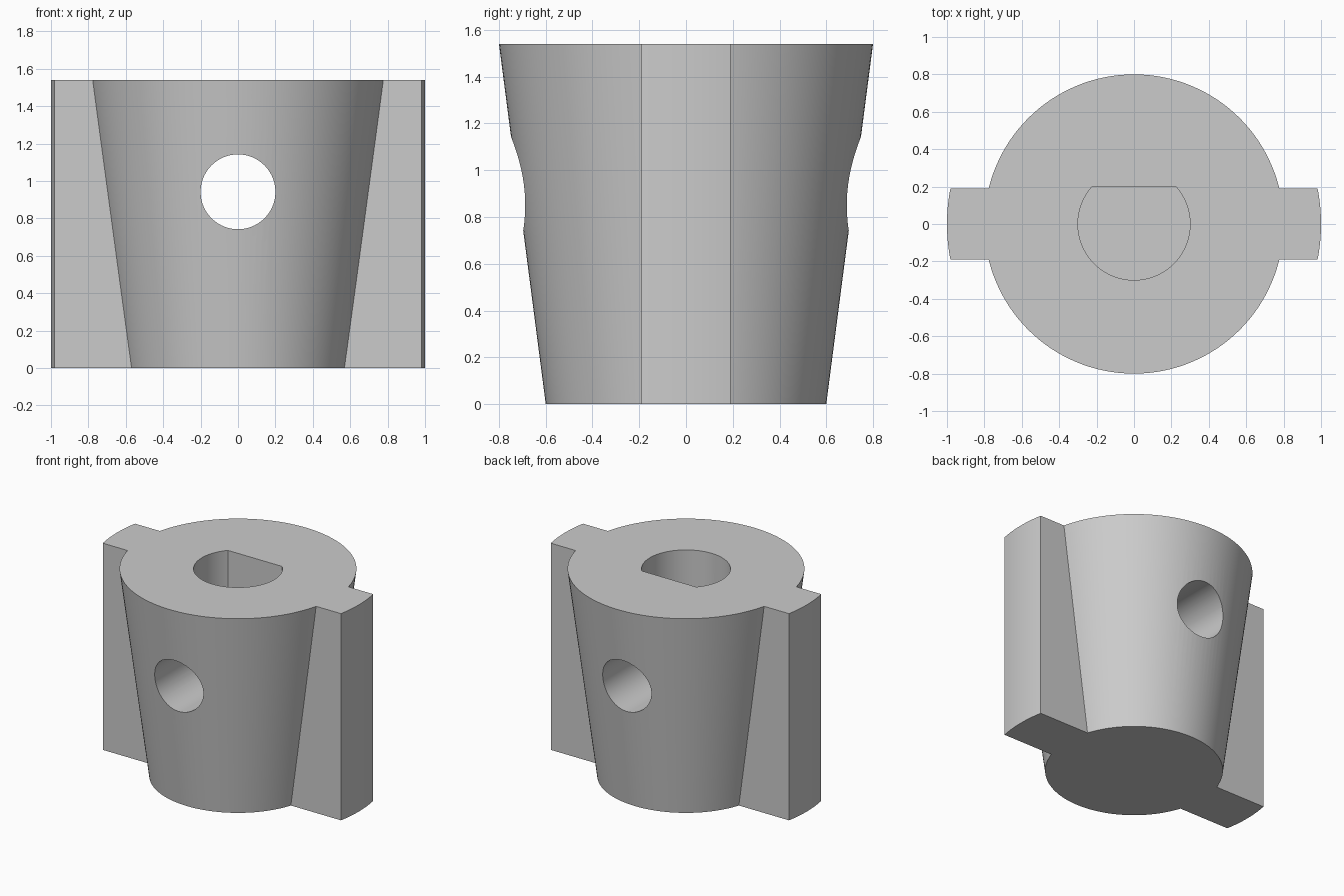
import bpy, math

# Remove the default cube
old = bpy.data.objects.get("Cube")
if old:
    bpy.data.objects.remove(old, do_unlink=True)

HEIGHT = 1.54
BOTTOM_R, TOP_R = 0.6, 0.8
WING_HALF = 0.19
BORE_R, BORE_FLAT, BORE_FLOOR = 0.3, 0.2, 0.54
PIN_R, PIN_Z = 0.2, 0.942

grey = bpy.data.materials.new("light grey")
grey.use_nodes = True
colour = (0.6, 0.6, 0.6, 1)
grey.diffuse_color = colour
grey.node_tree.nodes["Principled BSDF"].inputs["Base Color"].default_value = colour


def cone(name, r1, r2, z0, z1, sides=128):
    bpy.ops.mesh.primitive_cone_add(vertices=sides, radius1=r1, radius2=r2,
                                    depth=z1 - z0, location=(0, 0, (z0 + z1) / 2))
    ob = bpy.context.object
    ob.name = name
    ob.data.materials.append(grey)
    return ob


def box(name, low, high):
    centre = [(a + b) / 2 for a, b in zip(low, high)]
    bpy.ops.mesh.primitive_cube_add(size=1, location=centre)
    ob = bpy.context.object
    ob.name = name
    ob.scale = [b - a for a, b in zip(low, high)]
    bpy.ops.object.transform_apply(location=False, rotation=False, scale=True)
    ob.data.materials.append(grey)
    return ob


def combine(target, tool, operation):
    mod = target.modifiers.new("combine", "BOOLEAN")
    mod.operation = operation
    mod.solver = "EXACT"
    mod.object = tool
    bpy.context.view_layer.update()
    bpy.context.view_layer.objects.active = target
    bpy.ops.object.modifier_apply(modifier=mod.name)
    bpy.data.objects.remove(tool, do_unlink=True)


# Tapered hub
hub = cone("tapered_hub", BOTTOM_R, TOP_R, 0, HEIGHT)

# Two straight wings with rounded outer faces, cut from one bar
wings = cone("wings", 1, 1, 0, HEIGHT)
bar = box("bar", (-2, -WING_HALF, -1), (2, WING_HALF, HEIGHT + 1))
combine(wings, bar, "INTERSECT")
combine(hub, wings, "UNION")

# Blind D-shaped bore from the top
bore = cone("bore", BORE_R, BORE_R, BORE_FLOOR, HEIGHT + 0.2)
flat = box("flat", (-1, BORE_FLAT, 0), (1, 1, HEIGHT + 1))
combine(bore, flat, "DIFFERENCE")
combine(hub, bore, "DIFFERENCE")

# Cross hole from front to back
pin = cone("cross_hole", PIN_R, PIN_R, -1, 1, 96)
pin.location = (0, 0, PIN_Z)
pin.rotation_euler = (math.radians(90), 0, 0)
combine(hub, pin, "DIFFERENCE")

# Smooth round walls with crisp rims
bpy.ops.object.select_all(action="DESELECT")
hub.select_set(True)
bpy.context.view_layer.objects.active = hub
bpy.ops.object.shade_smooth_by_angle(angle=math.radians(25))
